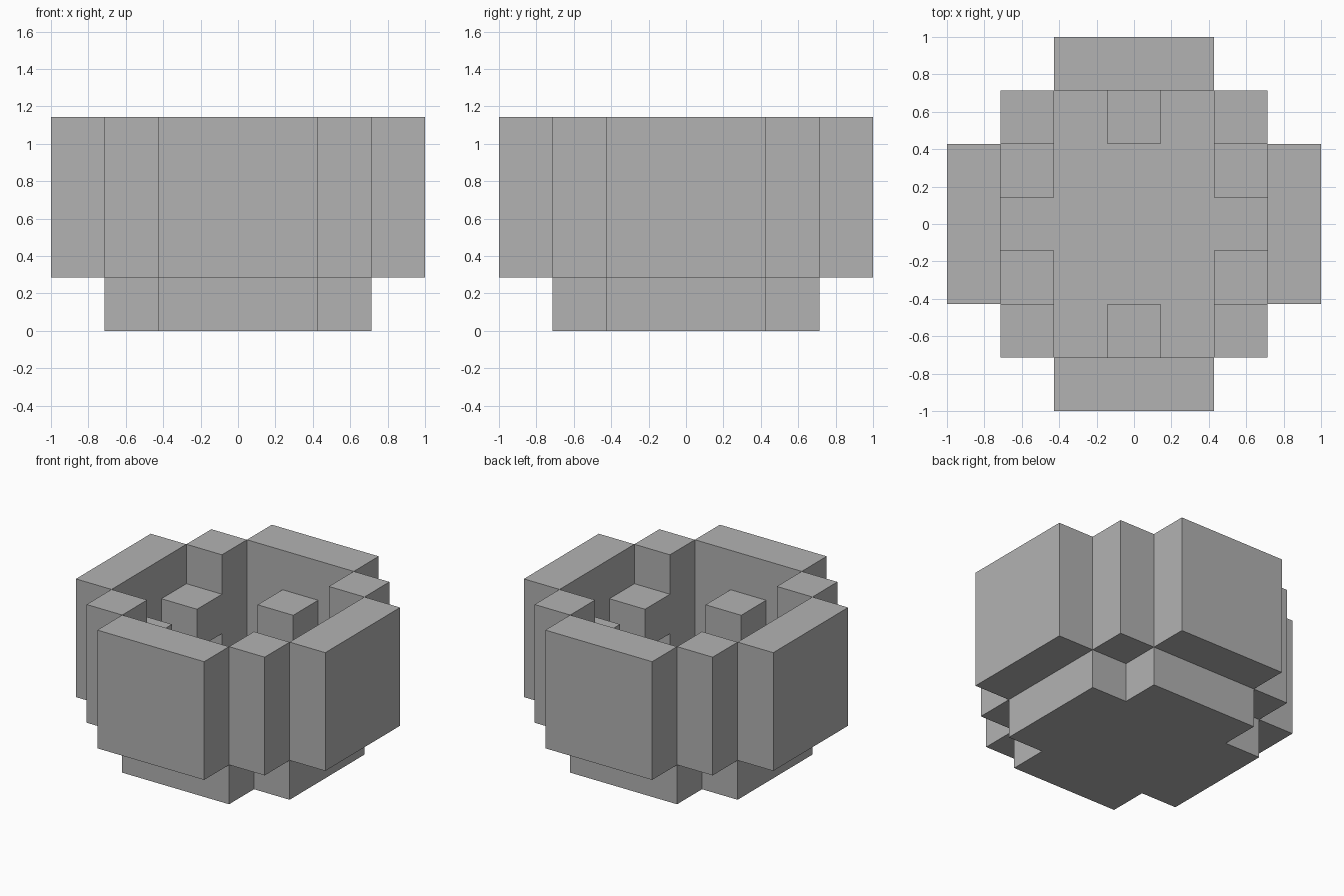
import bpy
import bmesh

cube = bpy.data.objects.get("Cube")
if cube:
    bpy.data.objects.remove(cube, do_unlink=True)

U = 2 / 7  # one block

grey = bpy.data.materials.new("plain_grey")
grey.use_nodes = True
colour = (0.448, 0.448, 0.448, 1)
grey.diffuse_color = colour
grey.node_tree.nodes["Principled BSDF"].inputs["Base Color"].default_value = colour


def prism(name, outline, bottom, top):
    """Extrude a flat outline, given in blocks, between two heights."""
    bm = bmesh.new()
    face = bm.faces.new([bm.verts.new((x * U, y * U, bottom * U)) for x, y in outline])
    grown = bmesh.ops.extrude_face_region(bm, geom=[face], use_keep_orig=True)
    raised = [g for g in grown["geom"] if isinstance(g, bmesh.types.BMVert)]
    bmesh.ops.translate(bm, verts=raised, vec=(0, 0, (top - bottom) * U))
    bmesh.ops.recalc_face_normals(bm, faces=bm.faces)
    mesh = bpy.data.meshes.new(name)
    bm.to_mesh(mesh)
    bm.free()
    mesh.materials.append(grey)
    obj = bpy.data.objects.new(name, mesh)
    bpy.context.collection.objects.link(obj)
    return obj


def box(name, cx, cy, width, depth, bottom, top):
    x, y = width / 2, depth / 2
    prism(name, [(cx - x, cy - y), (cx + x, cy - y), (cx + x, cy + y), (cx - x, cy + y)],
          bottom, top)


# Cross-shaped floor slab
a, b = 1.5, 2.5
quarter = [(b, a), (a, a), (a, b)]
outline = []
for turn in range(4):
    outline += quarter
    quarter = [(-y, x) for x, y in quarter]
prism("base", outline, 0, 1)

# Outer walls
for side, s in (("left", 1), ("right", -1)):
    box(side + "_wall", 3 * s, 0, 1, 3, 1, 4)
for end, e in (("back", 1), ("front", -1)):
    box(end + "_wall", 0, 3 * e, 3, 1, 1, 4)
    # Block in the middle of the wall's inner face
    box(end + "_inner_block", 0, 2 * e, 1, 1, 2, 3)
    # Corner posts, each with an inner block beside it
    for side, s in (("left", 1), ("right", -1)):
        box(f"{end}_{side}_corner_post", 2 * s, 2 * e, 1, 1, 1, 4)
        box(f"{end}_{side}_inner_block", 2 * s, e, 1, 1, 2, 3)
